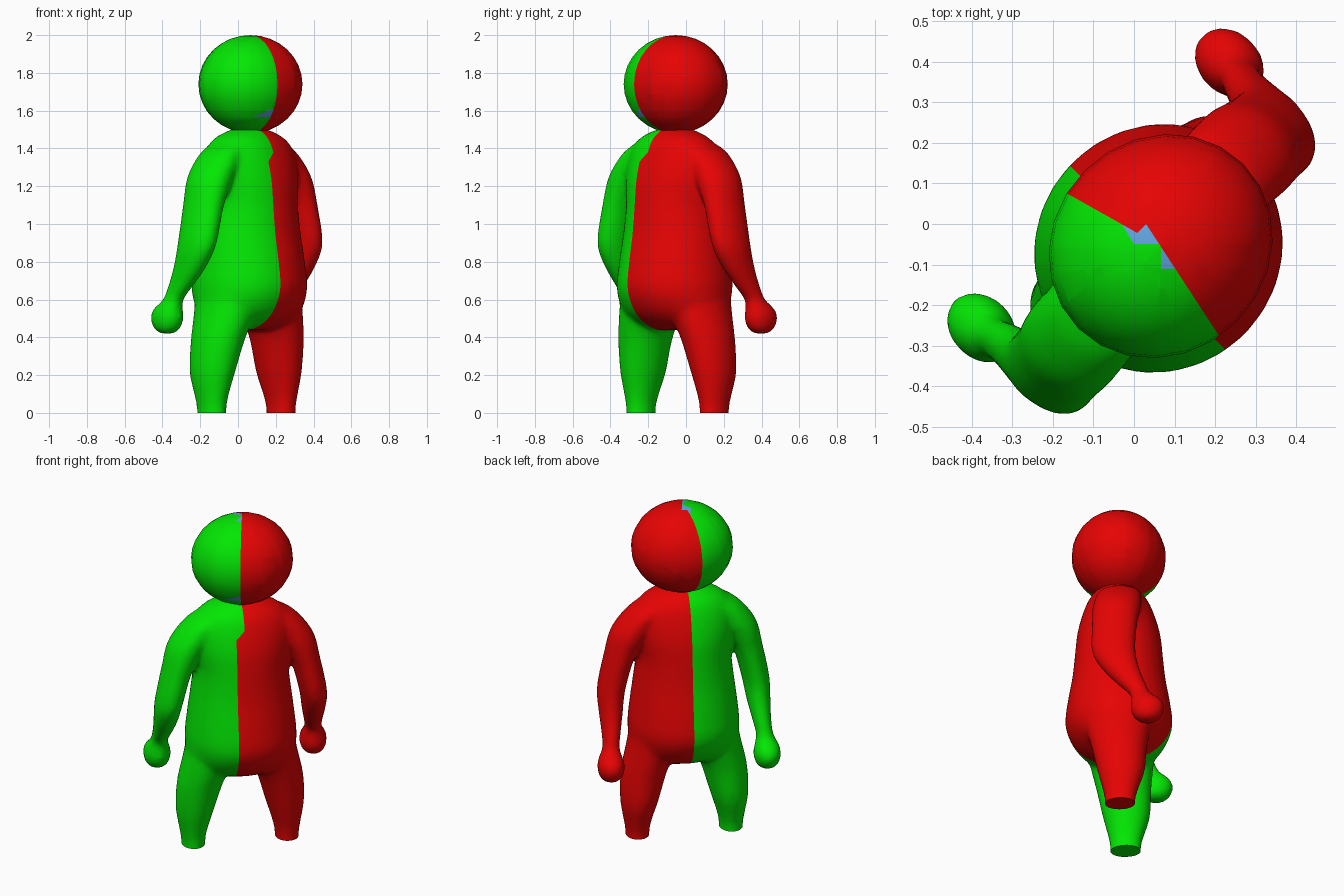
import bpy, bmesh, math
from mathutils import Matrix, Vector

if "Cube" in bpy.data.objects:
    bpy.data.objects.remove(bpy.data.objects["Cube"])

TURN = Matrix.Rotation(math.radians(45), 4, 'Z')   # figure stands turned 45 degrees
MID = -0.085                                        # depth of the figure's axis


def material(name, rgb):
    m = bpy.data.materials.new(name)
    m.diffuse_color = (*rgb, 1)
    m.use_nodes = True
    m.node_tree.nodes["Principled BSDF"].inputs["Base Color"].default_value = m.diffuse_color
    return m


MATS = [material("green", (0.001, 0.82, 0.001)),
        material("red", (0.79, 0.001, 0.001)),
        material("pale_blue", (0.12, 0.38, 0.75))]


def smooth_rings(rings, steps=4):
    """Catmull-Rom interpolation between the given rings."""
    pts = [Vector(r) for r in rings]
    out = []
    for i in range(len(pts) - 1):
        a, b, c, d = pts[max(i - 1, 0)], pts[i], pts[i + 1], pts[min(i + 2, len(pts) - 1)]
        for s in range(steps):
            t = s / steps
            out.append(0.5 * (2 * b + (c - a) * t + (2 * a - 5 * b + 4 * c - d) * t ** 2
                              + (3 * b - a - 3 * c + d) * t ** 3))
    return out + [pts[-1]]


def loft(bm, rings, side=1, shift=0, n=28):
    """Closed tube through horizontal ellipses (u, f, z, ru, rf)."""
    loops = []
    for u, f, z, ru, rf in smooth_rings(rings):
        loops.append([bm.verts.new((side * u + ru * math.cos(2 * math.pi * i / n),
                                    f + shift + rf * math.sin(2 * math.pi * i / n), z))
                      for i in range(n)])
    for a, b in zip(loops, loops[1:]):
        for i in range(n):
            j = (i + 1) % n
            bm.faces.new((a[i], a[j], b[j], b[i]))
    bm.faces.new(loops[0])
    bm.faces.new(loops[-1])


def cut(bm, co, no, **kw):
    return bmesh.ops.bisect_plane(bm, geom=bm.verts[:] + bm.edges[:] + bm.faces[:],
                                  dist=1e-5, plane_co=co, plane_no=no, **kw)


def make_object(name, bm):
    me = bpy.data.meshes.new(name)
    bm.to_mesh(me)
    bm.free()
    for m in MATS:
        me.materials.append(m)
    ob = bpy.data.objects.new(name, me)
    bpy.context.collection.objects.link(ob)
    bpy.ops.object.select_all(action='DESELECT')
    ob.select_set(True)
    bpy.context.view_layer.objects.active = ob
    return ob


def paint(bm, rule):
    for f in bm.faces:
        f.material_index = rule(*f.calc_center_median())


# Body: torso, arms and legs fused into one smooth skin
torso = [(0, MID, 0.44, .12, .09), (0, MID, 0.48, .24, .18), (0, MID, 0.55, .30, .255),
         (0, MID, 0.66, .315, .30), (0, MID, 0.80, .302, .287), (0, MID, 0.95, .283, .262),
         (0, MID, 1.10, .268, .247), (0, MID, 1.24, .285, .232), (0, MID, 1.37, .278, .195),
         (0, MID, 1.45, .22, .155), (0, MID, 1.50, .11, .09)]
leg = [(.267, -.07, -.06, .068, .088), (.267, -.07, 0.03, .068, .088),
       (.265, -.067, 0.11, .083, .105), (.256, -.065, 0.22, .108, .134),
       (.23, -.077, 0.38, .128, .155), (.19, MID, 0.52, .138, .18), (.17, MID, 0.65, .13, .19)]
arm = [(.446, .085, 0.42, .035, .04), (.446, .085, 0.445, .064, .075),
       (.446, .085, 0.50, .078, .098), (.446, .078, 0.55, .07, .086),
       (.44, .045, 0.60, .05, .06), (.43, -.007, 0.68, .055, .08),
       (.422, -.066, 0.78, .068, .105), (.412, -.107, 0.90, .078, .124),
       (.365, -.107, 1.10, .086, .128), (.305, -.10, 1.25, .11, .136),
       (.225, MID - .01, 1.37, .10, .125), (.18, MID - .01, 1.42, .07, .10)]

bm = bmesh.new()
loft(bm, torso)
for side, arm_shift, leg_shift in ((-1, 0, 0), (1, .03, .015)):
    loft(bm, leg, side, leg_shift)
    loft(bm, arm, side, arm_shift)
bmesh.ops.recalc_face_normals(bm, faces=bm.faces)
body = make_object("body", bm)

for kind, settings in (('REMESH', {"mode": 'VOXEL', "voxel_size": 0.012}),
                       ('SMOOTH', {"factor": 0.5, "iterations": 24}),
                       ('DECIMATE', {"ratio": 0.2})):
    mod = body.modifiers.new(kind.lower(), kind)
    for key, value in settings.items():
        setattr(mod, key, value)
    bpy.ops.object.modifier_apply(modifier=mod.name)

# Flat soles and the two-colour split down the body
bm = bmesh.new()
bm.from_mesh(body.data)
cut(bm, (0, 0, 0), (0, 0, 1), clear_inner=True)
bmesh.ops.holes_fill(bm, edges=[e for e in bm.edges if e.is_boundary], sides=0)
for co, no in (((-.06, 0, 0), (1, 0, 0)), ((-.01, 0, 0), (1, 0, 0)),
               ((0, 0, 1.39), (-1, 0, 1)), ((0, MID, 0), (0, 1, 0))):
    cut(bm, co, no)
paint(bm, lambda u, f, z: int(u > (-.06 if f < MID and z - u < 1.39 else -.01)))
bm.to_mesh(body.data)
bm.free()

# Head: slightly wide ball, split by two planes that step at the crown
bm = bmesh.new()
bmesh.ops.create_uvsphere(bm, u_segments=24, v_segments=16, radius=1)
bm.transform(Matrix.Translation((.008, MID, 1.74)) @ Matrix.Diagonal((.287, .264, .26, 1)))
STEP, FRONT_U, BACK_U, FRONT, BACK = -.021, -.01, .021, .28, .21
for co, no in (((FRONT_U, STEP, 0), (1, FRONT, 0)), ((BACK_U, STEP, 0), (1, -BACK, 0)),
               ((0, STEP, 0), (0, 1, 0)),
               # crown patch edges
               ((-.035, -.035, 0), (1, 1, 0)), ((-.078, -.078, 0), (1, 1, 0)),
               ((.047, -.047, 0), (1, -1, 0)), ((-.021, .021, 0), (4, -1, 0)),
               # edges of the patch under the head
               ((0, 0, 1.567), (0, 0, 1)), ((0, 0, 1.605), (0, 0, 1)),
               ((-.125, 0, 1.567), (-.6, 0, 1))):
    cut(bm, co, no)


def head_colour(u, f, z):
    d = f - STEP
    if u > (FRONT_U - FRONT * d if d > 0 else BACK_U + BACK * d):
        return 1
    a, b = (u - f) / math.sqrt(2), (u + f) / math.sqrt(2)
    if z > 1.9 and ((b > -.05 and 4 * u - f > -.105) or (a > .067 and b > -.11)):
        return 2                                        # small crown patch
    if 1.567 < z < 1.605 and z - 1.567 < .6 * (u + .125) and f < MID:
        return 2                                        # small patch under the head
    return 0


paint(bm, head_colour)
head = make_object("head", bm)

for ob in (body, head):
    ob.data.transform(TURN)
    bpy.ops.object.select_all(action='DESELECT')
    ob.select_set(True)
    bpy.context.view_layer.objects.active = ob
    bpy.ops.object.shade_smooth_by_angle(angle=math.radians(45))
